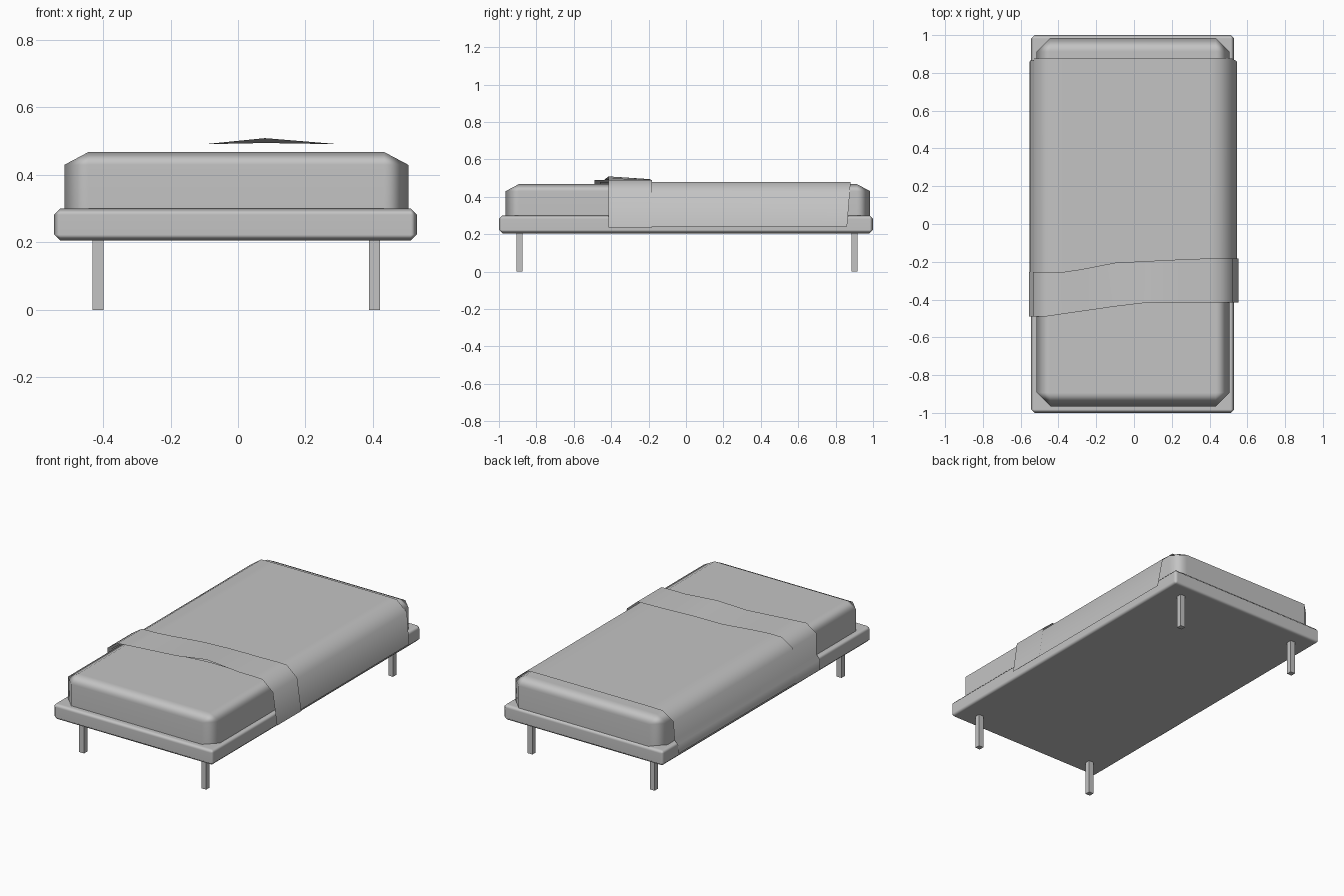
import bpy
import bmesh

cube = bpy.data.objects.get("Cube")
if cube:
    bpy.data.objects.remove(cube, do_unlink=True)

grey = bpy.data.materials.new("soft_grey")
grey.use_nodes = True
grey.diffuse_color = (0.55, 0.55, 0.55, 1)
grey.node_tree.nodes["Principled BSDF"].inputs["Base Color"].default_value = (0.55, 0.55, 0.55, 1)


def add_object(name, bm, smooth=True):
    bmesh.ops.recalc_face_normals(bm, faces=bm.faces)
    for f in bm.faces:
        f.smooth = smooth
    mesh = bpy.data.meshes.new(name)
    bm.to_mesh(mesh)
    bm.free()
    mesh.materials.append(grey)
    ob = bpy.data.objects.new(name, mesh)
    bpy.context.collection.objects.link(ob)
    return ob


def box(name, low, high, chamfer=0, squash=1):
    """Box between two corners; squash flattens the chamfer vertically."""
    bm = bmesh.new()
    bmesh.ops.create_cube(bm, size=1)
    for v in bm.verts:
        for i in range(3):
            v.co[i] = low[i] if v.co[i] < 0 else high[i]
        v.co.z /= squash
    if chamfer:
        bmesh.ops.bevel(bm, geom=bm.edges[:], offset=chamfer, segments=1,
                        affect='EDGES', profile=0.5)
    for v in bm.verts:
        v.co.z *= squash
    ob = add_object(name, bm, chamfer > 0)
    if chamfer:
        mod = ob.modifiers.new("even_shading", 'WEIGHTED_NORMAL')
        mod.weight = 80
    return ob


def sheet(name, rows):
    """Open cloth surface through rows of points."""
    bm = bmesh.new()
    grid = [[bm.verts.new(p) for p in row] for row in rows]
    for a, b in zip(grid, grid[1:]):
        for i in range(len(a) - 1):
            bm.faces.new((a[i], a[i + 1], b[i + 1], b[i]))
    ob = add_object(name, bm)
    # keep the outer side of the cloth facing up
    if sum(p.normal.z * p.area for p in ob.data.polygons) < 0:
        ob.data.flip_normals()
    return ob


def along(points, x):
    """Height of a broken line at x."""
    if x <= points[0][0]:
        return points[0][1]
    for (x0, y0), (x1, y1) in zip(points, points[1:]):
        if x <= x1:
            return y0 + (y1 - y0) * (x - x0) / (x1 - x0)
    return points[-1][1]


# Frame, mattress and legs
box("bed_frame", (-0.545, -1, 0.205), (0.53, 1, 0.3), 0.018)
box("mattress", (-0.515, -0.965, 0.215), (0.505, 0.985, 0.468), 0.072, 0.53)
for side, x in (("right", -0.415), ("left", 0.405)):
    for end, y in (("front", -0.89), ("back", 0.9)):
        box(f"{end}_{side}_leg", (x - 0.016, y - 0.016, 0), (x + 0.016, y + 0.016, 0.22))

# Slanting edges of the turned-down band
front_edge = [(-0.47, -0.49), (0.05, -0.415)]
back_edge = [(-0.38, -0.255), (-0.28, -0.24), (-0.1, -0.205), (0.2, -0.19), (0.4, -0.182)]
bump = [(-0.1, 0), (0.08, 0.018), (0.3, 0)]
top_x = (-0.38, -0.28, -0.1, 0.08, 0.2, 0.3, 0.4)

# Blanket hanging over both sides
blanket = [(-0.552, 0.235), (-0.551, 0.29), (-0.53, 0.315), (-0.528, 0.43), (-0.46, 0.478)]
blanket += [(x, 0.48) for x in top_x]
blanket += [(0.45, 0.478), (0.52, 0.42), (0.545, 0.24)]
sheet("blanket", [
    [(x, along(front_edge, x) + 0.03, z) for x, z in blanket],
    [(x, along(back_edge, x), z) for x, z in blanket],
    [(x, 0.88 - 0.08 * max(0, 0.478 - z), z) for x, z in blanket],
])

# Turned-down band, lifted slightly along its front edge
band = [(-0.556, 0.23), (-0.555, 0.29), (-0.534, 0.315), (-0.533, 0.445), (-0.465, 0.49)]
band += [(x, 0.491) for x in top_x]
band += [(0.455, 0.489), (0.524, 0.43), (0.552, 0.235)]
sheet("turned_down_band", [
    [(x, along(front_edge, x), z + along(bump, x)) for x, z in band],
    [(x, along(back_edge, x), z + 0.2 * along(bump, x)) for x, z in band],
])
